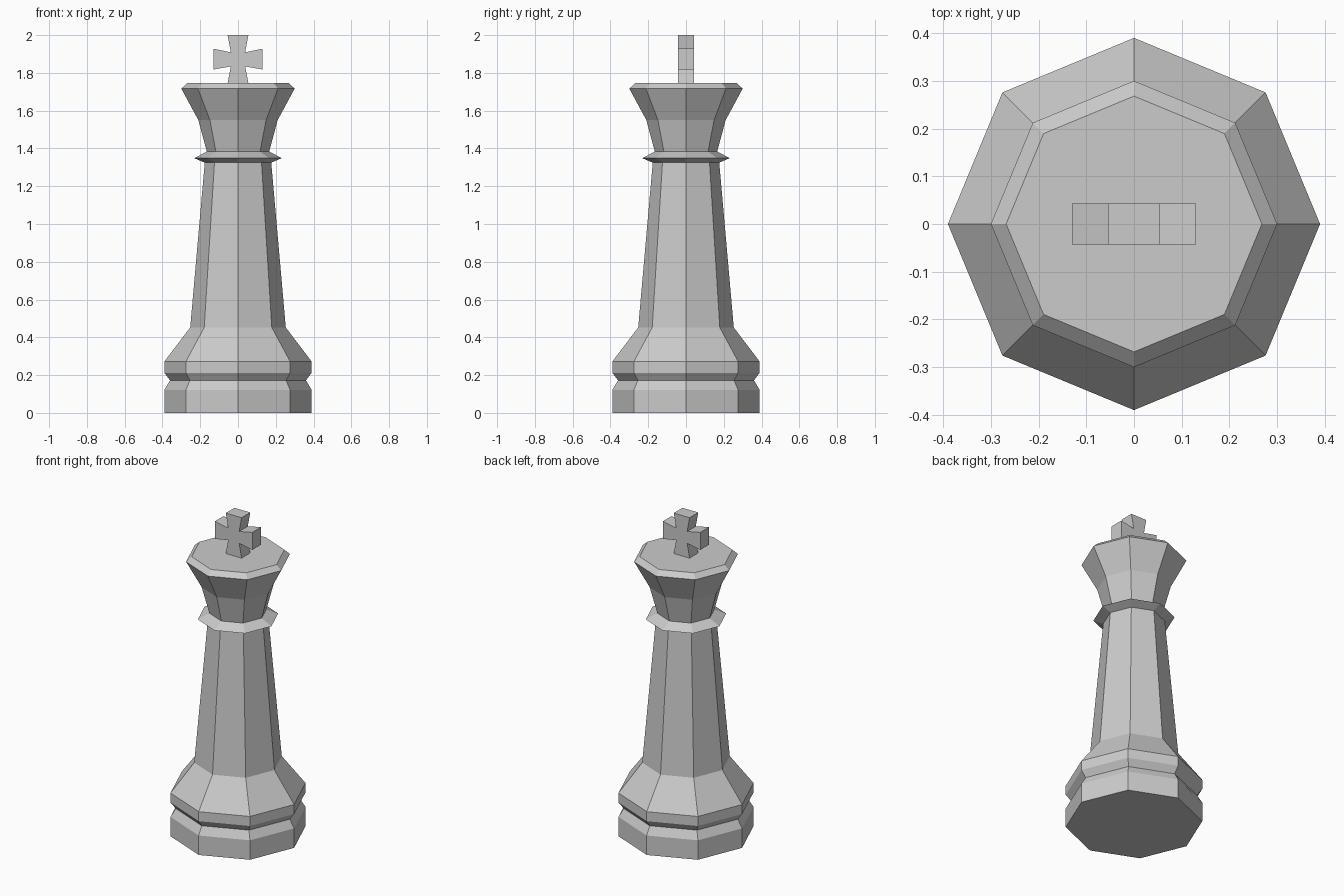
import bpy, bmesh
from math import cos, sin, pi

if "Cube" in bpy.data.objects:
    bpy.data.objects.remove(bpy.data.objects["Cube"])


def finish(bm, name):
    bmesh.ops.recalc_face_normals(bm, faces=bm.faces)
    mesh = bpy.data.meshes.new(name)
    bm.to_mesh(mesh)
    bm.free()
    obj = bpy.data.objects.new(name, mesh)
    bpy.context.collection.objects.link(obj)
    return obj


def lathe(name, profile, sides=8):
    """Closed faceted solid from (radius, height) pairs, bottom to top."""
    bm = bmesh.new()
    rings = [[bm.verts.new((r * cos(2 * pi * i / sides), r * sin(2 * pi * i / sides), z))
              for i in range(sides)] for r, z in profile]
    for low, high in zip(rings, rings[1:]):
        for i in range(sides):
            j = (i + 1) % sides
            bm.faces.new((low[i], low[j], high[j], high[i]))
    bm.faces.new(rings[0][::-1])
    bm.faces.new(rings[-1])
    return finish(bm, name)


# Octagonal body: grooved base, tapered shaft, collar and flared head
lathe("body", [
    (0.39, 0.0), (0.39, 0.122), (0.36, 0.172), (0.39, 0.212), (0.39, 0.272),
    (0.253, 0.452), (0.176, 1.325), (0.232, 1.349), (0.165, 1.383),
    (0.21, 1.55), (0.30, 1.717), (0.268, 1.746),
])

# Flared cross on top: right-hand outline mirrored to the left, then extruded
right = [(0.055, 1.746), (0.038, 1.834), (0.13, 1.818),
         (0.13, 1.928), (0.038, 1.909), (0.055, 2.0)]
outline = right + [(-x, z) for x, z in reversed(right)]
half_depth = 0.043
bm = bmesh.new()
face = bm.faces.new([bm.verts.new((x, -half_depth, z)) for x, z in outline])
extruded = bmesh.ops.extrude_face_region(bm, geom=[face], use_keep_orig=True)
bmesh.ops.translate(bm, vec=(0, 2 * half_depth, 0),
                    verts=[g for g in extruded["geom"] if isinstance(g, bmesh.types.BMVert)])
finish(bm, "top_cross")
